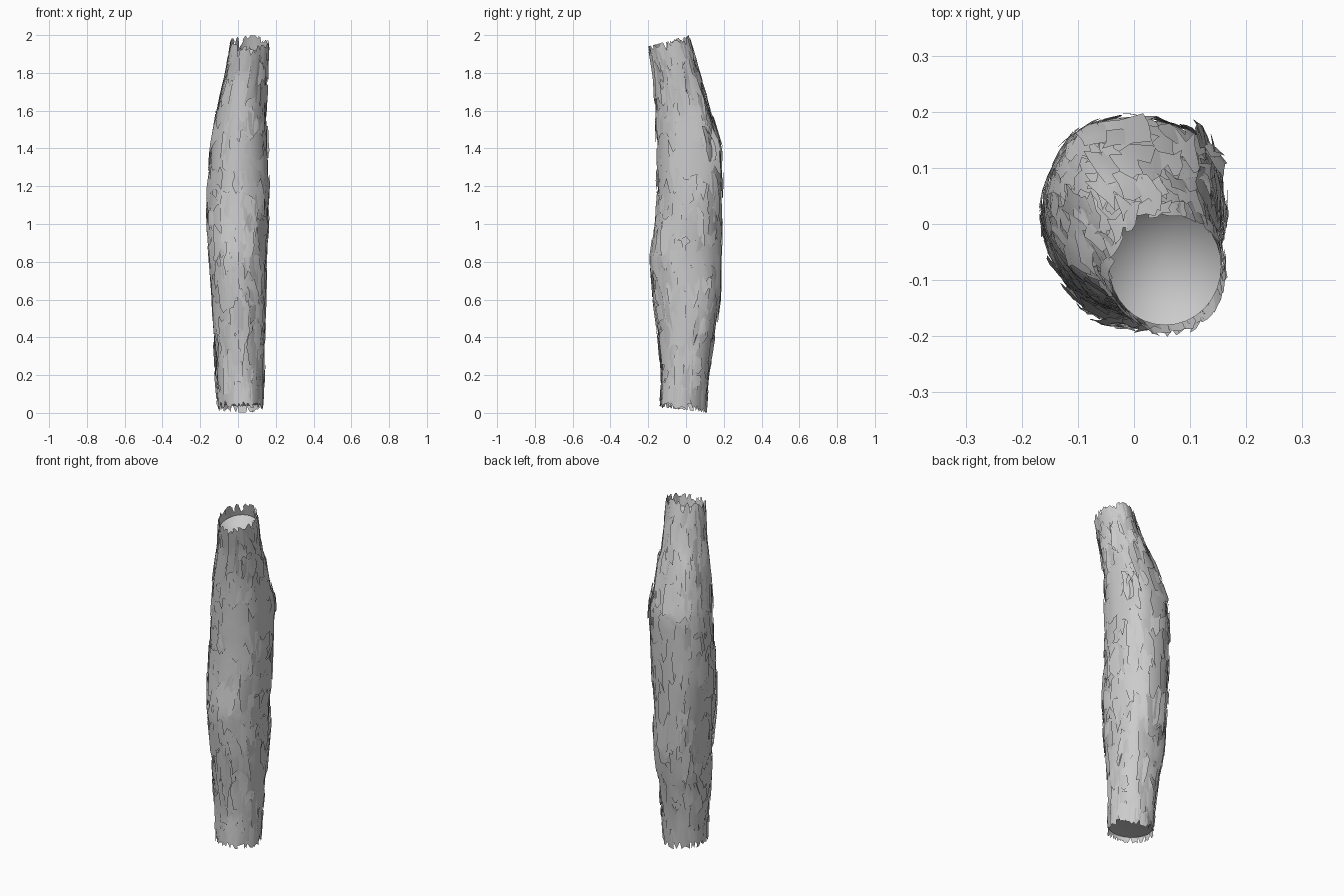
import bpy, math, random

if "Cube" in bpy.data.objects:
    bpy.data.objects.remove(bpy.data.objects["Cube"])
random.seed(7)

# cross-sections: height, left, right, front, back, rim slope along y
SECTIONS = [
    (0.015, -0.105, 0.132, -0.140, 0.108, -0.11),
    (0.20, -0.120, 0.137, -0.128, 0.122, 0),
    (0.40, -0.128, 0.140, -0.145, 0.152, 0),
    (0.60, -0.133, 0.148, -0.172, 0.180, 0),
    (0.82, -0.150, 0.150, -0.190, 0.184, 0),
    (1.00, -0.163, 0.158, -0.165, 0.188, 0),
    (1.20, -0.158, 0.163, -0.153, 0.190, 0),
    (1.40, -0.148, 0.161, -0.156, 0.192, 0),
    (1.60, -0.115, 0.150, -0.160, 0.130, 0.05),
    (1.80, -0.065, 0.157, -0.170, 0.063, 0.15),
    (1.97, -0.040, 0.165, -0.198, 0.015, 0.27),
]


def surface(a, z, offset=0.0):
    """Point on the trunk surface at angle a and height z, pushed out by offset."""
    z = max(SECTIONS[0][0], min(SECTIONS[-1][0], z))
    for lo, hi in zip(SECTIONS, SECTIONS[1:]):
        if z <= hi[0]:
            break
    t = (z - lo[0]) / (hi[0] - lo[0])
    _, x0, x1, y0, y1, slope = [p + (q - p) * t for p, q in zip(lo, hi)]
    c, s = math.cos(a), math.sin(a)
    e = 2 / 2.45 if s > 0 and 0.4 < z < 1.7 else 1.0     # squarer back
    rx, ry = (x1 - x0) / 2 + offset, (y1 - y0) / 2 + offset
    x = math.copysign(abs(c) ** e, c) * rx
    y = math.copysign(abs(s) ** e, s) * ry
    return ((x0 + x1) / 2 + x, (y0 + y1) / 2 + y, min(2.0, max(0.0, z + slope * y)))


def add_object(name, verts, faces, angle):
    mesh = bpy.data.meshes.new(name)
    mesh.from_pydata(verts, [], faces)
    mesh.update()
    ob = bpy.data.objects.new(name, mesh)
    bpy.context.collection.objects.link(ob)
    bpy.ops.object.select_all(action='DESELECT')
    ob.select_set(True)
    bpy.context.view_layer.objects.active = ob
    bpy.ops.object.shade_smooth_by_angle(angle=math.radians(angle))
    return ob


# trunk core with recessed ends
N, R = 32, 28
verts, faces = [], []
for r in range(R + 1):
    z = 0.05 + (1.90 - 0.05) * r / R
    verts += [surface(2 * math.pi * i / N, z, -0.006) for i in range(N)]
for r in range(R):
    for i in range(N):
        j = (i + 1) % N
        faces.append((r * N + i, r * N + j, (r + 1) * N + j, (r + 1) * N + i))
verts += [(0.013, -0.015, 0.06), (0.05, -0.07, 1.82)]
low, top = len(verts) - 2, len(verts) - 1
for i in range(N):
    j = (i + 1) % N
    faces.append((low, j, i))
    faces.append((top, R * N + i, R * N + j))
add_object("trunk", verts, faces, 40)

# bark: overlapping torn strips wrapped on the trunk
verts, faces = [], []


def shard(a, z, width, height, lift):
    base = len(verts)
    cols, rows = 4, 4
    lean = random.uniform(-0.12, 0.12)
    tear_top = [random.uniform(0, 0.4) for _ in range(cols)]
    tear_low = [random.uniform(0, 0.4) for _ in range(cols)]
    flip = random.choice((1, -1))
    for r in range(rows):
        v = r / (rows - 1)
        taper = random.uniform(0.75, 1.0)
        for c in range(cols):
            u = c / (cols - 1)
            ang = a + (u - 0.5) * width * taper + (v - 0.5) * lean
            span = tear_low[c] + (1 - tear_low[c] - tear_top[c]) * v
            off = -0.003 + lift * (0.5 + flip * (u - 0.5))
            verts.append(surface(ang, z + (span - 0.5) * height, off))
    for r in range(rows - 1):
        for c in range(cols - 1):
            k = base + r * cols + c
            faces.append((k, k + 1, k + cols + 1, k + cols))


for n in range(420):
    shard(random.uniform(0, 2 * math.pi), random.uniform(0.12, 1.86),
          random.uniform(0.25, 0.6), random.uniform(0.10, 0.30), random.uniform(0.003, 0.011))

# jagged rims at both ends
for n in range(26):
    a = 2 * math.pi * n / 26
    h = random.uniform(0.12, 0.2)
    shard(a, 1.985 - h / 2, 0.42, h, 0.006)
    shard(a, 0.0 + h / 2, 0.42, h, 0.006)
# loose flakes around the bulge at the back right
for n in range(6):
    shard(random.uniform(0.45, 0.85), random.uniform(1.34, 1.44), 0.4, 0.2, 0.02)
add_object("bark_strips", verts, faces, 30)
